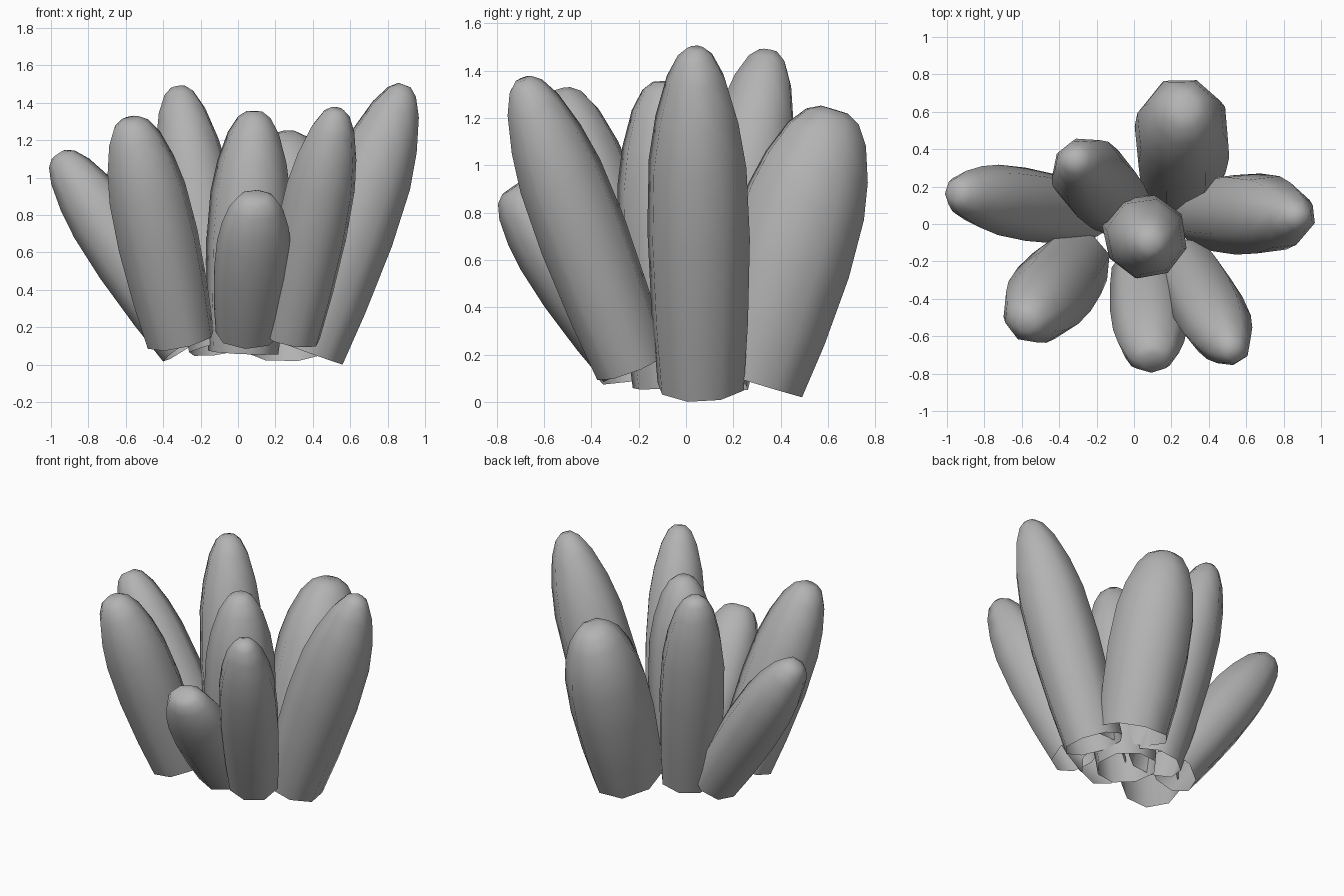
import bpy, bmesh, math, random
from mathutils import Vector

if "Cube" in bpy.data.objects:
    bpy.data.objects.remove(bpy.data.objects["Cube"])

random.seed(4)
SIDES = 8
# lengthwise profile shared by all crystals: (position, relative radius)
PROFILE = [(0, .84), (.2, .94), (.45, 1.0), (.66, .95), (.79, .80), (.91, .56), (.975, .33), (1.0, .14)]

# name, base centre, tip, tangential radius, radial radius, tip bluntness (1 = standard)
CRYSTALS = [
    ("left_crystal",        (-.27, .06, .11), (-.96, .17, 1.13), .195, .19, .75),
    ("front_left_crystal",  (-.31, -.20, .14), (-.58, -.53, 1.32), .225, .215, .75),
    ("back_left_crystal",   (-.09, .10, .09), (-.32, .35, 1.49), .21, .20, .85),
    ("centre_crystal",      (.03, -.04, .07), (.09, -.10, 1.36), .225, .225, .85),
    ("front_crystal",       (.05, -.23, .17), (.10, -.735, .91), .20, .165, .6),
    ("front_right_crystal", (.28, -.23, .16), (.53, -.69, 1.37), .195, .195, .85),
    ("right_crystal",       (.38, .06, .07), (.89, .04, 1.50), .22, .235, .95),
    ("back_crystal",        (.25, .28, .09), (.27, .63, 1.24), .265, .28, .75),
]

stone = bpy.data.materials.new("grey_stone")
stone.diffuse_color = (.45, .45, .45, 1)
stone.use_nodes = True
stone.node_tree.nodes["Principled BSDF"].inputs["Base Color"].default_value = stone.diffuse_color


def crystal(name, base, tip, r_tan, r_rad, blunt):
    base, tip = Vector(base), Vector(tip)
    axis = (tip - base).normalized()
    tangent = Vector((0, 0, 1)).cross(axis).normalized()
    radial = tangent.cross(axis)
    wobble = [random.uniform(.98, 1.04) for _ in range(SIDES)]
    turn = random.uniform(0, math.tau / SIDES)
    bm = bmesh.new()
    rings = []
    for t, r in PROFILE:
        if t > .5:
            r = r ** blunt
        centre = base.lerp(tip, t)
        ring = []
        for i in range(SIDES):
            a = turn + math.tau * i / SIDES
            k = r * wobble[i]
            ring.append(bm.verts.new(centre + tangent * (math.cos(a) * r_tan * k)
                                     + radial * (math.sin(a) * r_rad * k)))
        rings.append(ring)
    for lo, hi in zip(rings, rings[1:]):
        for i in range(SIDES):
            j = (i + 1) % SIDES
            bm.faces.new((lo[i], lo[j], hi[j], hi[i]))
    # closed tip, open base
    bm.faces.new(rings[-1])
    bmesh.ops.recalc_face_normals(bm, faces=bm.faces)
    mesh = bpy.data.meshes.new(name)
    bm.to_mesh(mesh)
    bm.free()
    mesh.materials.append(stone)
    ob = bpy.data.objects.new(name, mesh)
    bpy.context.collection.objects.link(ob)
    return ob


cluster = [crystal(*c) for c in CRYSTALS]

# rest the lowest rim on the ground
low = min(v.co.z for ob in cluster for v in ob.data.vertices)
for ob in cluster:
    for v in ob.data.vertices:
        v.co.z -= low

# smooth sides
for ob in cluster:
    ob.select_set(True)
bpy.context.view_layer.objects.active = cluster[0]
bpy.ops.object.shade_smooth_by_angle(angle=math.radians(60))
